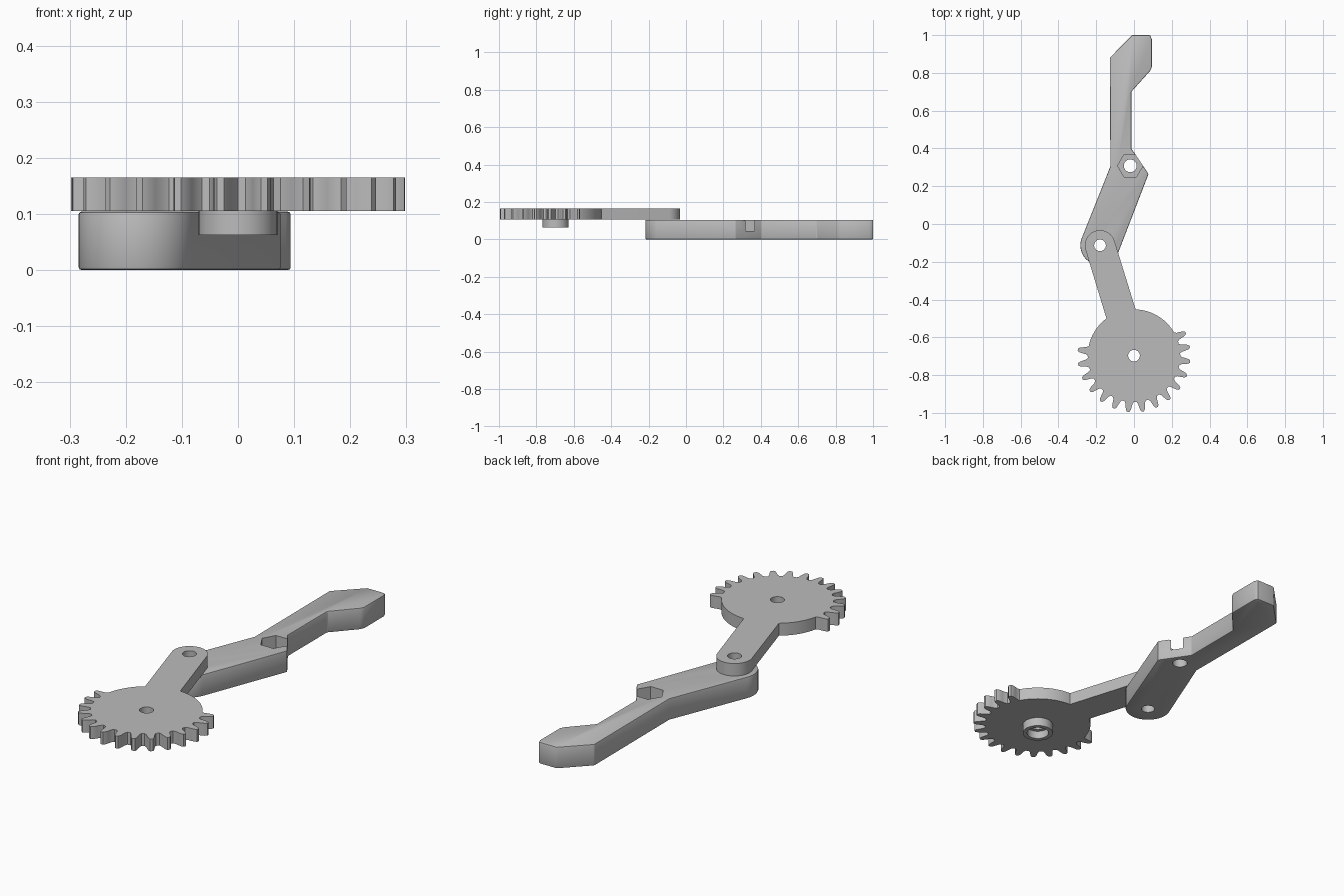
import bpy, bmesh
from math import radians, cos, sin, pi

cube = bpy.data.objects.get("Cube")
if cube:
    bpy.data.objects.remove(cube, do_unlink=True)

grey = bpy.data.materials.new("plain_grey")
grey.use_nodes = True
COLOUR = (0.5, 0.5, 0.5, 1)
grey.diffuse_color = COLOUR
grey.node_tree.nodes["Principled BSDF"].inputs["Base Color"].default_value = COLOUR

GEAR = (0.0, -0.697)     # gear axle
PIVOT = (-0.18, -0.113)  # joint between gear arm and link
NUT = (-0.02, 0.308)     # nut pocket on the link
SPLIT, TOP = 0.104, 0.165


def polar(centre, r, degrees):
    a = radians(degrees)
    return (centre[0] + r * cos(a), centre[1] + r * sin(a))


def arc(centre, r, start, end, steps):
    return [polar(centre, r, start + (end - start) * i / steps) for i in range(steps + 1)]


def prism(name, outline, z0, z1):
    """Upright solid from a counter-clockwise outline."""
    bm = bmesh.new()
    face = bm.faces.new([bm.verts.new((x, y, z0)) for x, y in outline])
    res = bmesh.ops.extrude_face_region(bm, geom=[face])
    top = [v for v in res["geom"] if isinstance(v, bmesh.types.BMVert)]
    bmesh.ops.translate(bm, verts=top, vec=(0, 0, z1 - z0))
    bmesh.ops.recalc_face_normals(bm, faces=bm.faces)
    mesh = bpy.data.meshes.new(name)
    bm.to_mesh(mesh)
    bm.free()
    mesh.materials.append(grey)
    obj = bpy.data.objects.new(name, mesh)
    bpy.context.collection.objects.link(obj)
    return obj


def disc(name, centre, r, z0, z1, sides=48):
    return prism(name, arc(centre, r, 0, 360, sides)[:-1], z0, z1)


def activate(obj):
    bpy.ops.object.select_all(action='DESELECT')
    obj.select_set(True)
    bpy.context.view_layer.objects.active = obj


def cut(obj, cutter, operation='DIFFERENCE'):
    """Apply a boolean and remove the helper."""
    cutter.hide_render = True
    mod = obj.modifiers.new("cut", 'BOOLEAN')
    mod.operation, mod.object, mod.solver = operation, cutter, 'EXACT'
    activate(obj)
    bpy.ops.object.modifier_apply(modifier=mod.name)
    bpy.data.objects.remove(cutter, do_unlink=True)


def finish(obj):
    activate(obj)
    bpy.ops.object.shade_smooth_by_angle(angle=radians(25))


# Gear sector with arm: plain rim, fifteen teeth, plain rim, rounded arm end
ROOT = 0.245
TOOTH = [(-5.9, ROOT), (-4.2, 0.256), (-3.4, 0.272), (-2.5, 0.289), (-1.2, 0.299),
         (1.2, 0.299), (2.5, 0.289), (3.4, 0.272), (4.2, 0.256), (5.9, ROOT)]
outline = arc(GEAR, ROOT, 126.5, 166, 12)
for k in range(15):
    outline += [polar(GEAR, r, 174 + 15 * k + a) for a, r in TOOTH]
outline += arc(GEAR, ROOT, 393, 448, 16)
outline += arc(PIVOT, 0.08, 17, 197, 24)
gear = prism("gear_arm", outline, SPLIT + 0.001, TOP)

# Hub under the gear, with a recess
cut(gear, disc("hub", GEAR, 0.07, 0.062, 0.13), 'UNION')
cut(gear, disc("recess", GEAR, 0.05, 0.03, 0.1))
cut(gear, disc("axle_hole", GEAR, 0.031, 0, 0.3, 32))
cut(gear, disc("pivot_hole", PIVOT, 0.031, 0, 0.3, 32))
finish(gear)

# Bent link with angular head and rounded lower end
outline = arc(PIVOT, 0.104, 157, 338, 24)
outline += [(0.077, 0.265), (-0.014, 0.4), (-0.014, 0.7), (0.085, 0.81), (0.094, 0.83),
            (0.094, 0.98), (0.085, 1.0), (-0.01, 1.0), (-0.128, 0.88), (-0.125, 0.305)]
link = prism("bent_link", outline, 0, SPLIT)
bevel = link.modifiers.new("soft_edges", 'BEVEL')
bevel.width, bevel.segments, bevel.angle_limit = 0.005, 2, radians(40)
activate(link)
bpy.ops.object.modifier_apply(modifier=bevel.name)

# Pivot hole, bolt hole and hexagonal nut pocket
cut(link, disc("pivot_hole", PIVOT, 0.031, -0.1, 0.3, 32))
cut(link, disc("bolt_hole", NUT, 0.034, -0.1, 0.3, 32))
cut(link, disc("nut_pocket", NUT, 0.067, 0.045, 0.3, 6))
finish(link)
